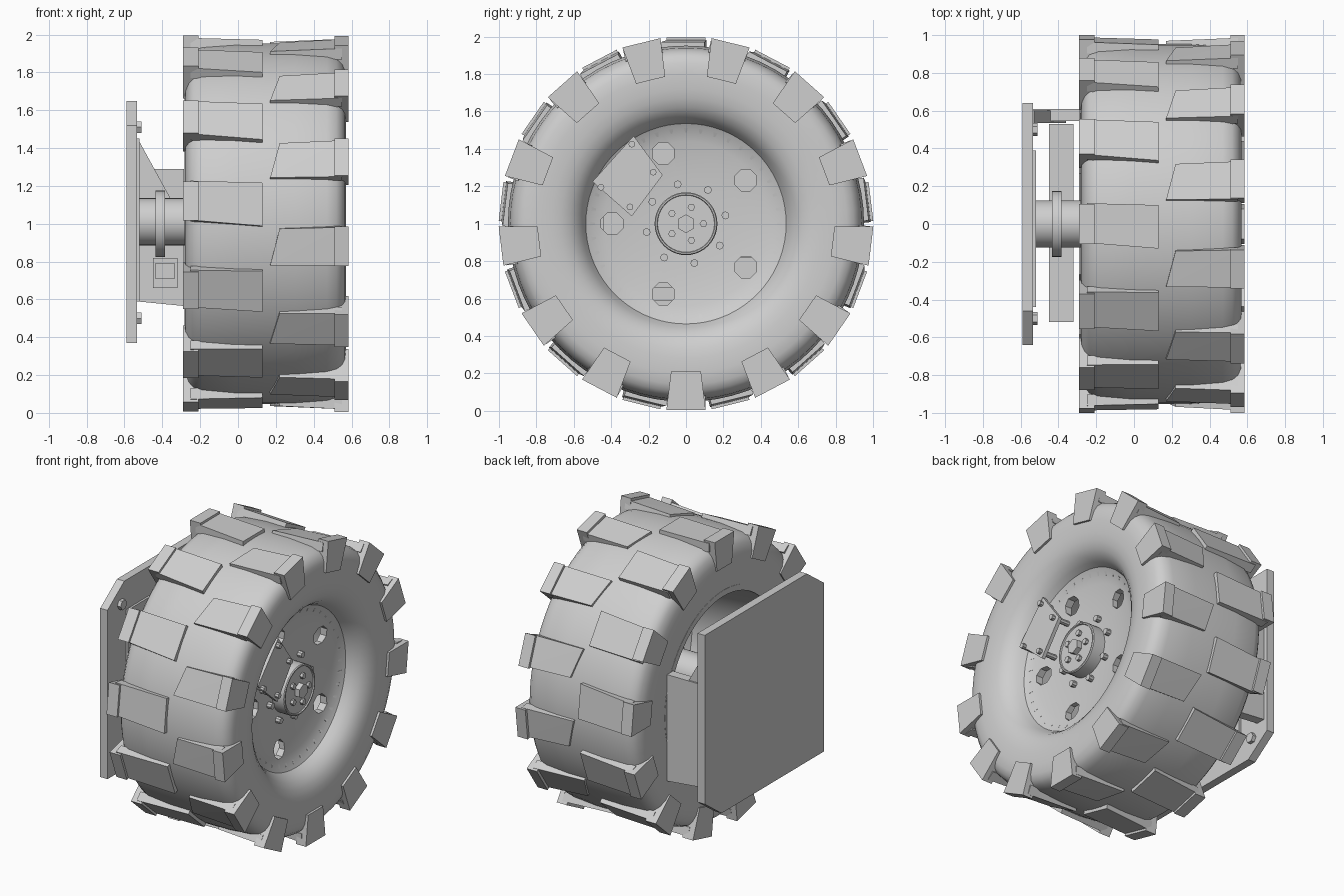
import bpy, bmesh, math
from math import sin, cos, radians, pi
from mathutils import Vector

if "Cube" in bpy.data.objects:
    bpy.data.objects.remove(bpy.data.objects["Cube"])

grey = bpy.data.materials.new("grey")
grey.diffuse_color = (0.62, 0.62, 0.62, 1)
grey.use_nodes = True
grey.node_tree.nodes["Principled BSDF"].inputs["Base Color"].default_value = grey.diffuse_color


def finish(bm, name, smooth=None):
    bmesh.ops.recalc_face_normals(bm, faces=bm.faces[:])
    me = bpy.data.meshes.new(name)
    bm.to_mesh(me)
    bm.free()
    ob = bpy.data.objects.new(name, me)
    bpy.context.collection.objects.link(ob)
    me.materials.append(grey)
    if smooth:
        bpy.ops.object.select_all(action='DESELECT')
        ob.select_set(True)
        bpy.context.view_layer.objects.active = ob
        bpy.ops.object.shade_smooth_by_angle(angle=radians(smooth))
    return ob


def place(x, t, r, a):
    """Axle position, tangent offset and radius, turned by angle a."""
    return Vector((x, r * cos(a) - t * sin(a), 1 + r * sin(a) + t * cos(a)))


def lathe(name, profile, n=72, smooth=35):
    """Closed (x, radius) profile spun round the axle."""
    bm = bmesh.new()
    rings = [[bm.verts.new(place(x, 0, r, 2 * pi * i / n)) for x, r in profile]
             for i in range(n)]
    m = len(profile)
    for i in range(n):
        a, b = rings[i], rings[(i + 1) % n]
        for j in range(m):
            k = (j + 1) % m
            bm.faces.new((a[j], b[j], b[k], a[k]))
    return finish(bm, name, smooth)


def hull(bm, pts):
    vs = [bm.verts.new(p) for p in pts]
    bmesh.ops.convex_hull(bm, input=vs)


def box(bm, x0, x1, y0, y1, z0, z1):
    hull(bm, [(x, y, z) for x in (x0, x1) for y in (y0, y1) for z in (z0, z1)])


def rod(bm, x0, x1, y, z, r, n, turn=0.0):
    """Cylinder or prism along x."""
    ends = [[bm.verts.new((x, y + r * cos(turn + 2 * pi * i / n), z + r * sin(turn + 2 * pi * i / n)))
             for i in range(n)] for x in (x0, x1)]
    for e in ends:
        bm.faces.new(e)
    for i in range(n):
        k = (i + 1) % n
        bm.faces.new((ends[0][i], ends[0][k], ends[1][k], ends[1][i]))


# Tyre carcass
lathe("tyre", [(-.28, .62), (-.283, .75), (-.278, .84), (-.26, .89), (-.235, .92), (-.19, .938),
               (-.02, .952), (.3, .952), (.47, .94), (.52, .925), (.55, .897), (.565, .86),
               (.57, .80), (.567, .72), (.559, .67), (.542, .622), (.512, .582), (.475, .555),
               (.435, .535), (.42, .58)])

# Tread lugs: two staggered rows, each lug a tread pad plus a shoulder block
N = 13
for name, start, pad, xb in (
        ("outer_lugs", -90,
         [(.22, -.09, .964), (.17, .105, .964), (.55, .105, .98), (.55, -.1, .98)], (.51, .585)),
        ("inner_lugs", 90,
         [(-.25, -.11, .982), (-.25, .1, .982), (.13, .13, .972), (.13, -.1, .972)], (-.29, -.21))):
    bm = bmesh.new()
    for i in range(N):
        a = radians(start) + 2 * pi * i / N
        hull(bm, [place(x, t, r - d, a) for x, t, r in pad for d in (0, .06)])
        hull(bm, [place(x, s * w, r, a) for x in xb for s in (-1, 1)
                  for w, r in ((.105, .996), (.08, .79))])
    finish(bm, name)

# Dished rim with five octagonal holes
rim = lathe("rim", [(.437, .537), (.42, .585), (-.282, .63), (-.282, .59), (.33, .535), (.355, .5),
                    (.345, .12), (.375, .12), (.378, .25), (.39, .36), (.402, .44), (.415, .495)])
bm = bmesh.new()
for i in range(5):
    a = radians(36 + 72 * i)
    rod(bm, .25, .5, .395 * cos(a), 1 + .395 * sin(a), .063, 8, pi / 8)
cutter = finish(bm, "hole_cutter")
cutter.hide_render = True
cutter.hide_set(True)
cut = rim.modifiers.new("holes", 'BOOLEAN')
cut.operation = 'DIFFERENCE'
cut.solver = 'EXACT'
cut.object = cutter

# Small ribs round the edge of the rim disc
bm = bmesh.new()
for i in range(40):
    a = 2 * pi * i / 40
    hull(bm, [place(*p, a) for p in ((.404, 0, .468), (.425, -.011, .512), (.425, .011, .512),
                                     (.405, -.011, .512), (.405, .011, .512))])
finish(bm, "rim_ribs")

# Hub cap with a thin raised lip
lathe("hub_cap", [(.32, .02), (.32, .168), (.462, .168), (.468, .163), (.468, .155),
                  (.46, .152), (.46, .02)], 40)

# Hub bolts, wheel bolts and centre nut
bm = bmesh.new()
rod(bm, .33, .495, 0, 1, .05, 6, pi / 6)
for i in range(5):
    p = place(0, 0, .093, 2 * pi * i / 5)
    rod(bm, .45, .48, p.y, p.z, .02, 6)
for i in range(8):
    p = place(0, 0, .215, radians(12 + 45 * i))
    rod(bm, .36, .41, p.y, p.z, .021, 8)
finish(bm, "wheel_bolts")

# Cover plate on the rim with corner bolts
corners = [(-.28, 1.47), (-.125, 1.26), (-.29, 1.04), (-.50, 1.225)]
bm = bmesh.new()
hull(bm, [(x, y, z) for x in (.475, .50) for y, z in corners])
finish(bm, "cover_plate")
bm = bmesh.new()
for y, z in ((-.29, 1.425), (-.175, 1.275), (-.30, 1.09), (-.455, 1.195)):
    rod(bm, .38, .525, y, z, .018, 8)
finish(bm, "cover_bolts")

# Mounting plate with two clipped corners
bm = bmesh.new()
outline = [(-.64, .37), (.46, .37), (.64, .50), (.64, 1.65), (-.46, 1.65), (-.64, 1.52)]
hull(bm, [(x, y, z) for x in (-.59, -.535) for y, z in outline])
finish(bm, "mounting_plate")
bm = bmesh.new()
for y in (-.5, .5):
    for z in (.5, 1.51):
        rod(bm, -.54, -.51, y, z, .035, 6)
finish(bm, "mounting_bolts")

# Bracket: backing plate, side plate with its top gusset
bm = bmesh.new()
box(bm, -.54, -.52, -.44, .39, .59, 1.45)
finish(bm, "backing_plate")
bm = bmesh.new()
hull(bm, [(x, y, z) for y in (.545, .61)
          for x, z in ((-.54, .59), (-.285, .565), (-.285, 1.29), (-.54, 1.29))])
finish(bm, "side_plate")
bm = bmesh.new()
hull(bm, [(x, y, z) for y in (.535, .60)
          for x, z in ((-.54, 1.1), (-.36, 1.1), (-.36, 1.14), (-.53, 1.45), (-.54, 1.45))])
finish(bm, "gusset")

# Axle and its flange
bm = bmesh.new()
rod(bm, -.54, .35, 0, 1.01, .125, 32)
finish(bm, "axle", 40)
bm = bmesh.new()
rod(bm, -.435, -.385, 0, 1.0, .175, 32)
finish(bm, "axle_flange", 40)

# Hollow cross bar below the axle
bm = bmesh.new()
box(bm, -.45, -.32, -.52, .53, .66, .71)
box(bm, -.45, -.32, -.52, .53, .79, .82)
box(bm, -.45, -.435, -.52, .53, .70, .80)
box(bm, -.335, -.32, -.52, .53, .70, .80)
finish(bm, "cross_bar")
